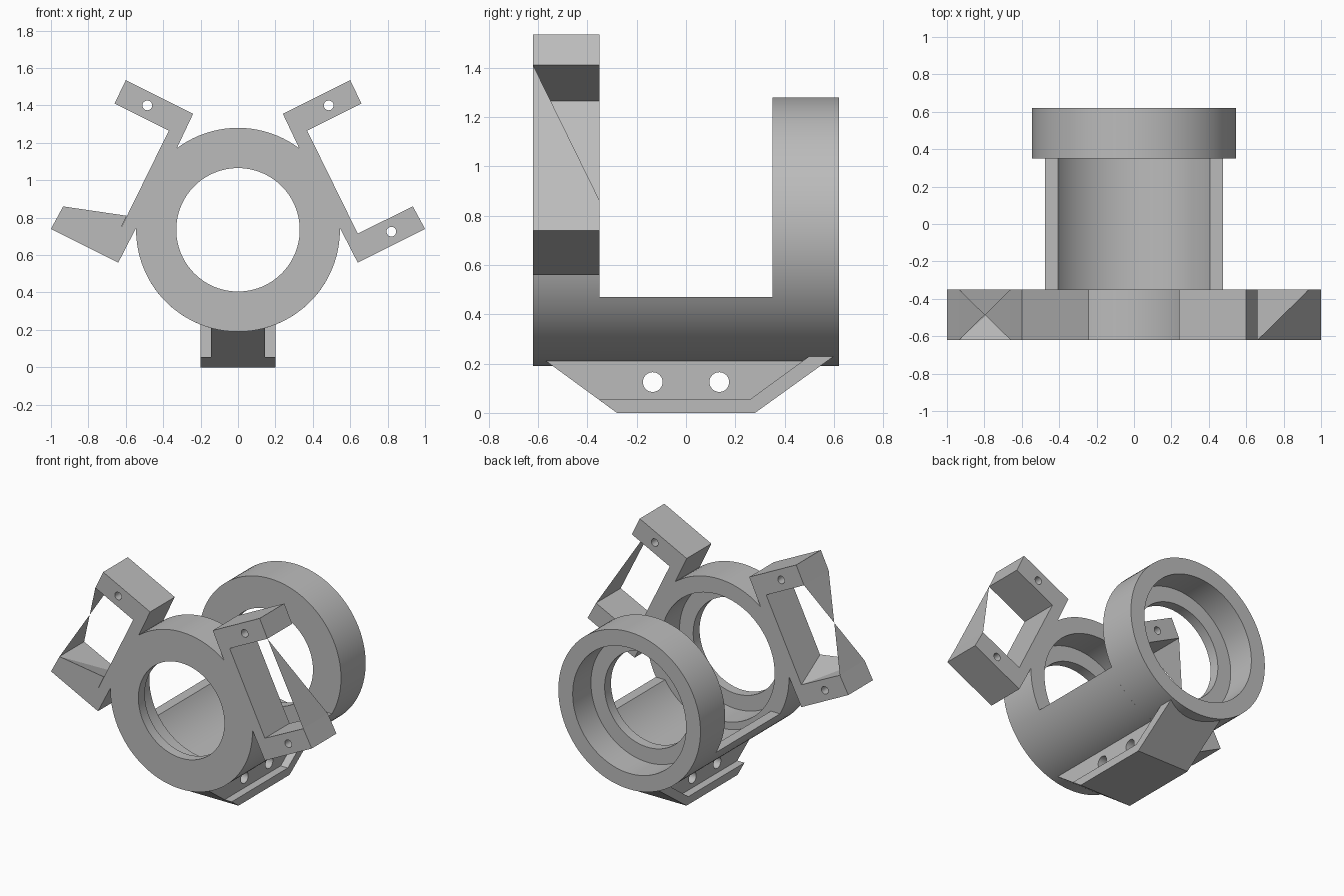
import bpy, bmesh, math
from mathutils import Vector, Matrix

cube = bpy.data.objects.get("Cube")
if cube:
    bpy.data.objects.remove(cube, do_unlink=True)

grey = bpy.data.materials.new("plain_grey")
grey.use_nodes = True
grey.diffuse_color = (0.5, 0.5, 0.5, 1)
grey.node_tree.nodes["Principled BSDF"].inputs["Base Color"].default_value = (0.5, 0.5, 0.5, 1)

AXIS_Z = 0.735          # height of the ring axis
OUTER, HOLE, RECESS, TROUGH = 0.545, 0.33, 0.435, 0.485
FRONT, INNER = -0.62, -0.35


def finish(name, bm, solid=True):
    if solid:
        bmesh.ops.recalc_face_normals(bm, faces=bm.faces[:])
    mesh = bpy.data.meshes.new(name)
    bm.to_mesh(mesh)
    bm.free()
    mesh.materials.append(grey)
    ob = bpy.data.objects.new(name, mesh)
    bpy.context.collection.objects.link(ob)
    return ob


def smooth(ob):
    bpy.ops.object.select_all(action='DESELECT')
    ob.select_set(True)
    bpy.context.view_layer.objects.active = ob
    bpy.ops.object.shade_smooth_by_angle(angle=math.radians(30))


def prism(name, points, place, depth):
    """Extrude a 2D outline; place maps a 2D point to 3D."""
    bm = bmesh.new()
    face = bm.faces.new([bm.verts.new(place(a, b)) for a, b in points])
    moved = bmesh.ops.extrude_face_region(bm, geom=[face])["geom"]
    bmesh.ops.translate(bm, vec=depth, verts=[v for v in moved if isinstance(v, bmesh.types.BMVert)])
    return finish(name, bm)


def lathe(name, profile, steps=96):
    """Revolve closed (radius, y) profile about the ring axis."""
    bm = bmesh.new()
    loops = []
    for i in range(steps):
        a = math.tau * i / steps
        loops.append([bm.verts.new((r * math.cos(a), y, AXIS_Z + r * math.sin(a))) for r, y in profile])
    n = len(profile)
    for i in range(steps):
        p, q = loops[i], loops[(i + 1) % steps]
        for j in range(n):
            k = (j + 1) % n
            bm.faces.new((p[j], p[k], q[k], q[j]))
    ob = finish(name, bm)
    smooth(ob)
    return ob


def drill(ob, centre, radius, length, rotation):
    """Cut a round hole and bake the result."""
    bm = bmesh.new()
    bmesh.ops.create_cone(bm, cap_ends=True, segments=32, radius1=radius, radius2=radius,
                          depth=length, matrix=Matrix.Translation(centre) @ rotation)
    cutter = finish("hole_cutter", bm)
    cutter.hide_render = True
    mod = ob.modifiers.new("hole", 'BOOLEAN')
    mod.operation = 'DIFFERENCE'
    mod.solver = 'EXACT'
    mod.object = cutter
    graph = bpy.context.evaluated_depsgraph_get()
    mesh = bpy.data.meshes.new_from_object(ob.evaluated_get(graph))
    ob.modifiers.clear()
    ob.data = mesh
    bpy.data.objects.remove(cutter, do_unlink=True)


ALONG_Y = Matrix.Rotation(math.pi / 2, 4, 'X')
ALONG_X = Matrix.Rotation(math.pi / 2, 4, 'Y')

# Two lipped rings, both recessed from the back
for name, y0 in (("front_ring", FRONT), ("rear_ring", -INNER)):
    lip, y1 = y0 + 0.07, y0 + 0.27
    lathe(name, [(HOLE, y0), (OUTER, y0), (OUTER, y1), (RECESS, y1), (RECESS, lip), (HOLE, lip)])

# Open trough joining the rings
section = []
for radius, flip in ((OUTER, False), (TROUGH, True)):
    start = math.asin(0.265 / radius)
    arc = [math.pi + start + (math.pi - 2 * start) * i / 48 for i in range(49)]
    section += [(radius * math.cos(a), AXIS_Z + radius * math.sin(a)) for a in (arc[::-1] if flip else arc)]
trough = prism("trough", section, lambda x, z: (x, INNER, z), Vector((0, 0.7, 0)))
smooth(trough)

# Side brackets with two arms each
outline = [(0.33, 1.165), (0.24, 1.355), (0.60, 1.535), (0.66, 1.41), (0.37, 1.265),
           (0.64, 0.715), (0.935, 0.86), (1.0, 0.74), (0.64, 0.56), (0.545, 0.745)]
for side, s in (("left", 1), ("right", -1)):
    bracket = prism(side + "_bracket", outline, lambda x, z: (s * x, FRONT, z), Vector((0, 0.27, 0)))
    drill(bracket, (s * 0.485, -0.485, 1.40), 0.026, 0.5, ALONG_Y)
    # the right lower hole stops short of the front
    y = -0.485 if s > 0 else -0.35
    drill(bracket, (s * 0.82, y, 0.725), 0.026, 0.5, ALONG_Y)

# Flat web across the tips of the left bracket
bm = bmesh.new()
bm.faces.new([bm.verts.new(p) for p in
              ((0.66, FRONT, 1.41), (0.935, FRONT, 0.86), (0.935, INNER, 0.86))])
finish("left_web", bm, False)

# Bow-shaped web across the tips of the right bracket
bm = bmesh.new()
middle = bm.verts.new((-0.7975, -0.485, 1.135))
for x, z in ((-0.66, 1.41), (-0.935, 0.86)):
    bm.faces.new((middle, bm.verts.new((x, FRONT, z)), bm.verts.new((x, INNER, z))))
finish("right_web", bm, False)

# Sloping fillet in the lower notch of the right bracket
bm = bmesh.new()
a, b, c, d = [bm.verts.new(p) for p in ((-0.595, FRONT, 0.81), (-0.935, FRONT, 0.86),
                                        (-0.64, FRONT, 0.715), (-0.64, INNER, 0.715))]
for tri in ((a, b, c), (a, b, d), (b, c, d), (a, c, d)):
    bm.faces.new(tri)
finish("right_fillet", bm)

# Foot: narrow drilled neck inside a wider flange
neck = prism("foot_neck", [(-0.595, 0.23), (-0.28, 0), (0.28, 0), (0.6, 0.23)],
             lambda y, z: (-0.145, y, z), Vector((0.29, 0, 0)))
for y in (-0.135, 0.135):
    drill(neck, (0, y, 0.125), 0.04, 0.6, ALONG_X)
prism("foot_flange", [(-0.355, 0.055), (-0.28, 0), (0.28, 0), (0.6, 0.23), (0.5, 0.23), (0.26, 0.055)],
      lambda y, z: (-0.2, y, z), Vector((0.4, 0, 0)))
